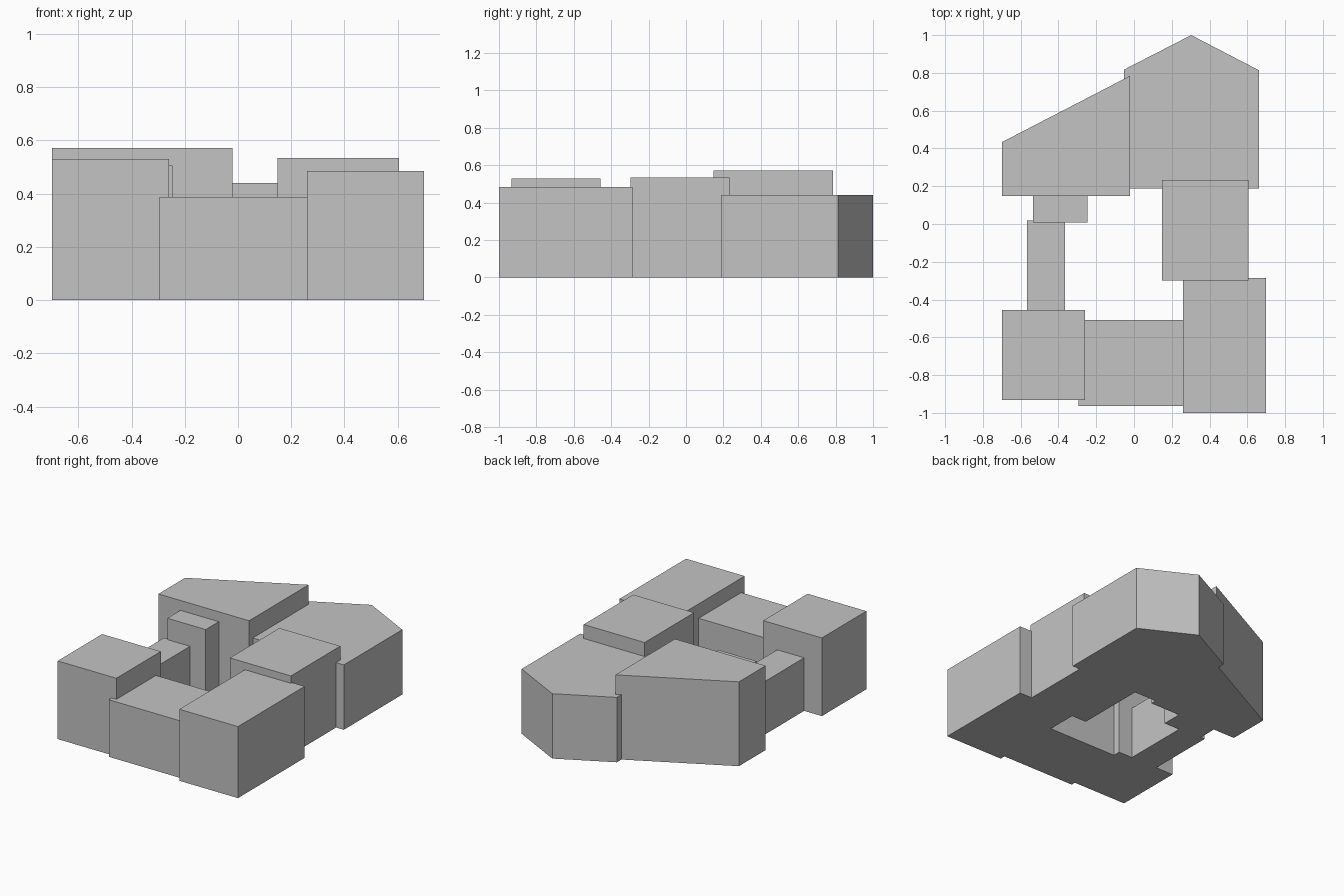
import bpy
import bmesh

cube = bpy.data.objects.get("Cube")
if cube:
    bpy.data.objects.remove(cube, do_unlink=True)

grey = bpy.data.materials.new("light grey")
grey.use_nodes = True
grey.diffuse_color = (0.55, 0.55, 0.55, 1)
grey.node_tree.nodes["Principled BSDF"].inputs["Base Color"].default_value = grey.diffuse_color


def prism(name, outline, height):
    """Extrude a counter-clockwise ground outline up to a flat roof."""
    bm = bmesh.new()
    base = bm.faces.new([bm.verts.new((x, y, 0)) for x, y in outline])
    top = bmesh.ops.extrude_face_region(bm, geom=[base], use_keep_orig=True)
    for item in top["geom"]:
        if isinstance(item, bmesh.types.BMVert):
            item.co.z = height
    bmesh.ops.recalc_face_normals(bm, faces=bm.faces)
    mesh = bpy.data.meshes.new(name)
    bm.to_mesh(mesh)
    bm.free()
    mesh.materials.append(grey)
    obj = bpy.data.objects.new(name, mesh)
    bpy.context.collection.objects.link(obj)


def block(name, x0, x1, y0, y1, height):
    prism(name, [(x0, y0), (x1, y0), (x1, y1), (x0, y1)], height)


# Front row
block("front_left_block", 0.26, 0.70, -1.0, -0.285, 0.485)
block("front_middle_block", -0.295, 0.26, -0.963, -0.507, 0.387)
block("front_right_block", -0.70, -0.26, -0.932, -0.456, 0.53)

# Side wings around the courtyard
block("left_wing", 0.148, 0.605, -0.298, 0.232, 0.535)
block("right_link", -0.567, -0.365, -0.456, 0.018, 0.36)
block("right_stub", -0.535, -0.247, 0.007, 0.148, 0.505)

# Back buildings with slanted rear walls
prism("back_right_building",
      [(-0.70, 0.147), (-0.02, 0.147), (-0.02, 0.785), (-0.70, 0.433)], 0.572)
prism("back_left_building",
      [(-0.053, 0.187), (0.663, 0.187), (0.663, 0.813), (0.303, 1.0), (-0.053, 0.817)], 0.44)
